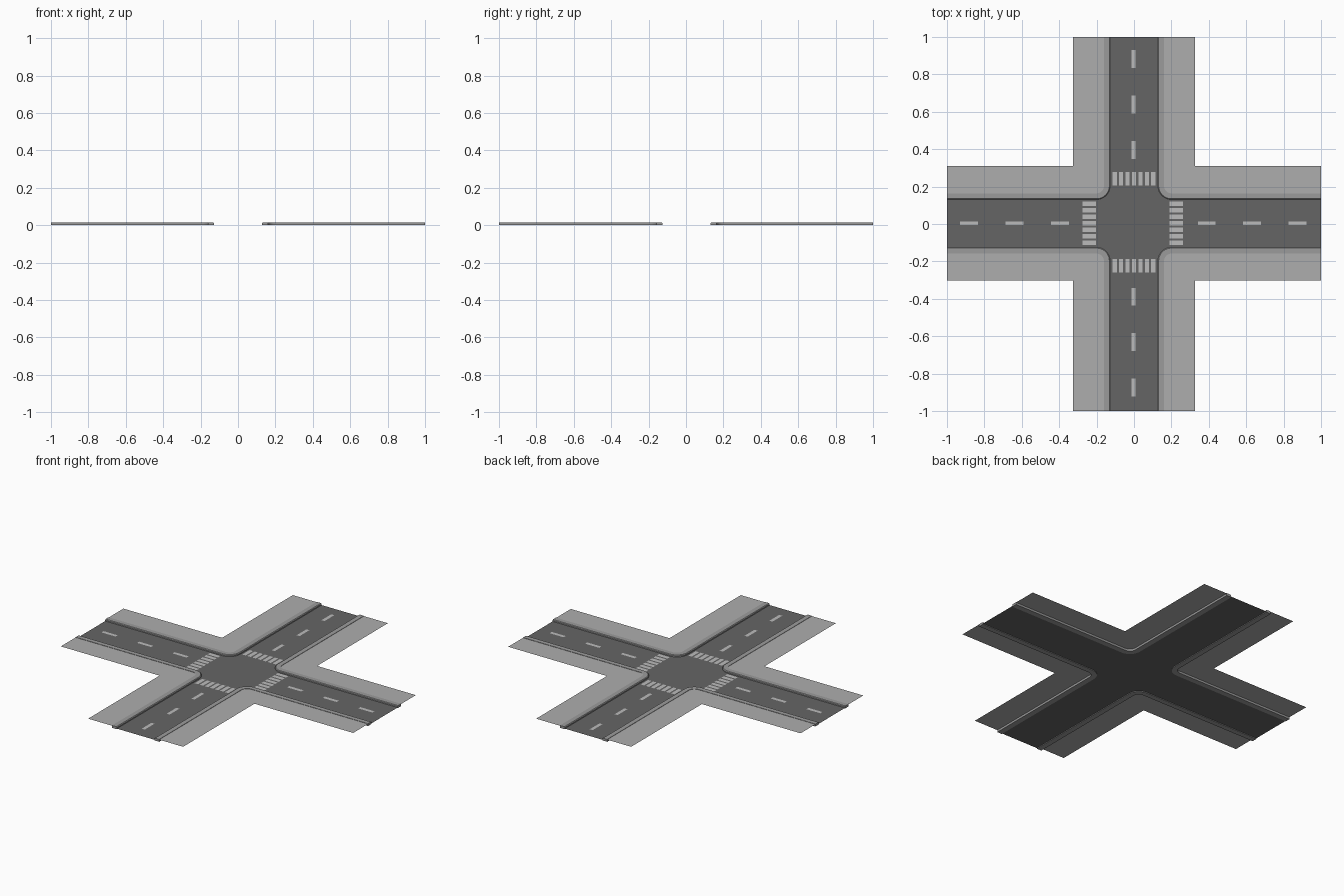
import bpy
import bmesh
from math import sin, cos, pi

if "Cube" in bpy.data.objects:
    bpy.data.objects.remove(bpy.data.objects["Cube"])

ROAD_Z, MARK_Z, WALK_Z, CURB_Z = 0.004, 0.0052, 0.013, 0.015
HALF, CORNER, CURB_W, SHIFT = 0.128, 0.2, 0.033, 0.003
QUADS = [(1, 1), (-1, 1), (-1, -1), (1, -1)]


def material(name, g):
    m = bpy.data.materials.new(name)
    m.diffuse_color = (g, g, g, 1)
    m.use_nodes = True
    m.node_tree.nodes["Principled BSDF"].inputs["Base Color"].default_value = m.diffuse_color
    return m


asphalt = material("asphalt", 0.13)
concrete = material("concrete", 0.42)
curb_stone = material("curb_stone", 0.33)
paint = material("paint", 0.5)


def make(name, bm, mat):
    me = bpy.data.meshes.new(name)
    bm.to_mesh(me)
    bm.free()
    me.materials.append(mat)
    ob = bpy.data.objects.new(name, me)
    bpy.context.collection.objects.link(ob)
    return ob


def edge_path(d, sx, sy, n=10):
    """Road edge of one corner, offset d away from the road."""
    r = CORNER - HALF - d
    pts = [(1, HALF + d)]
    for i in range(n + 1):
        a = pi / 2 * i / n
        pts.append((CORNER - r * sin(a), CORNER - r * cos(a)))
    pts.append((HALF + d, 1))
    return [(sx * x, sy * y if y == 1 else sy * y + SHIFT) for x, y in pts]


def add_flat(bm, pts, z):
    f = bm.faces.new([bm.verts.new((x, y, z)) for x, y in pts])
    f.normal_update()
    if f.normal.z < 0:
        f.normal_flip()


# Road surface: cross with rounded inner corners
bm = bmesh.new()
outline = []
for sx, sy in QUADS:
    p = edge_path(0, sx, sy)
    outline += p if sx * sy > 0 else p[::-1]
add_flat(bm, outline, ROAD_Z)
bmesh.ops.triangulate(bm, faces=bm.faces[:])
make("road", bm, asphalt)

# Curbs (swept profile) and sidewalks, one per corner
profile = [(0, 0), (0, 0.011), (0.004, CURB_Z), (CURB_W, CURB_Z), (CURB_W, 0)]
for i, (sx, sy) in enumerate(QUADS):
    bm = bmesh.new()
    rails = [[bm.verts.new((x, y, z)) for x, y in edge_path(d, sx, sy)]
             for d, z in profile]
    for k in range(len(rails)):
        a, b = rails[k], rails[(k + 1) % len(rails)]
        for j in range(len(a) - 1):
            bm.faces.new((a[j], a[j + 1], b[j + 1], b[j]))
    for end in (0, -1):
        bm.faces.new([r[end] for r in rails])
    bmesh.ops.recalc_face_normals(bm, faces=bm.faces[:])
    make(f"curb_{i + 1}", bm, curb_stone)

    bm = bmesh.new()
    pts = edge_path(CURB_W, sx, sy)
    pts += [(sx * 0.325, sy), (sx * 0.325, sy * 0.306 + SHIFT),
            (sx, sy * 0.306 + SHIFT)]
    add_flat(bm, pts, WALK_Z)
    bmesh.ops.triangulate(bm, faces=bm.faces[:])
    make(f"sidewalk_{i + 1}", bm, concrete)


def add_mark(bm, x, y, w, h):
    add_flat(bm, [(x - w / 2, y - h / 2), (x + w / 2, y - h / 2),
                  (x + w / 2, y + h / 2), (x - w / 2, y + h / 2)], MARK_Z)


# Dashed centre lines
bm = bmesh.new()
for s in (1, -1):
    for d in (0.392, 0.635, 0.878):
        add_mark(bm, s * d - 0.003, 0.004, 0.096, 0.021)
        add_mark(bm, -0.002, s * d + 0.003, 0.021, 0.096)
make("lane_dashes", bm, paint)

# Crosswalk stripes
bm = bmesh.new()
for k in range(-3, 4):
    t = k * 0.0345
    for c in (-0.24, 0.225):
        add_mark(bm, c, t + 0.004, 0.072, 0.023)
        add_mark(bm, t, -c + 0.002, 0.023, 0.072)
make("crosswalk_stripes", bm, paint)
